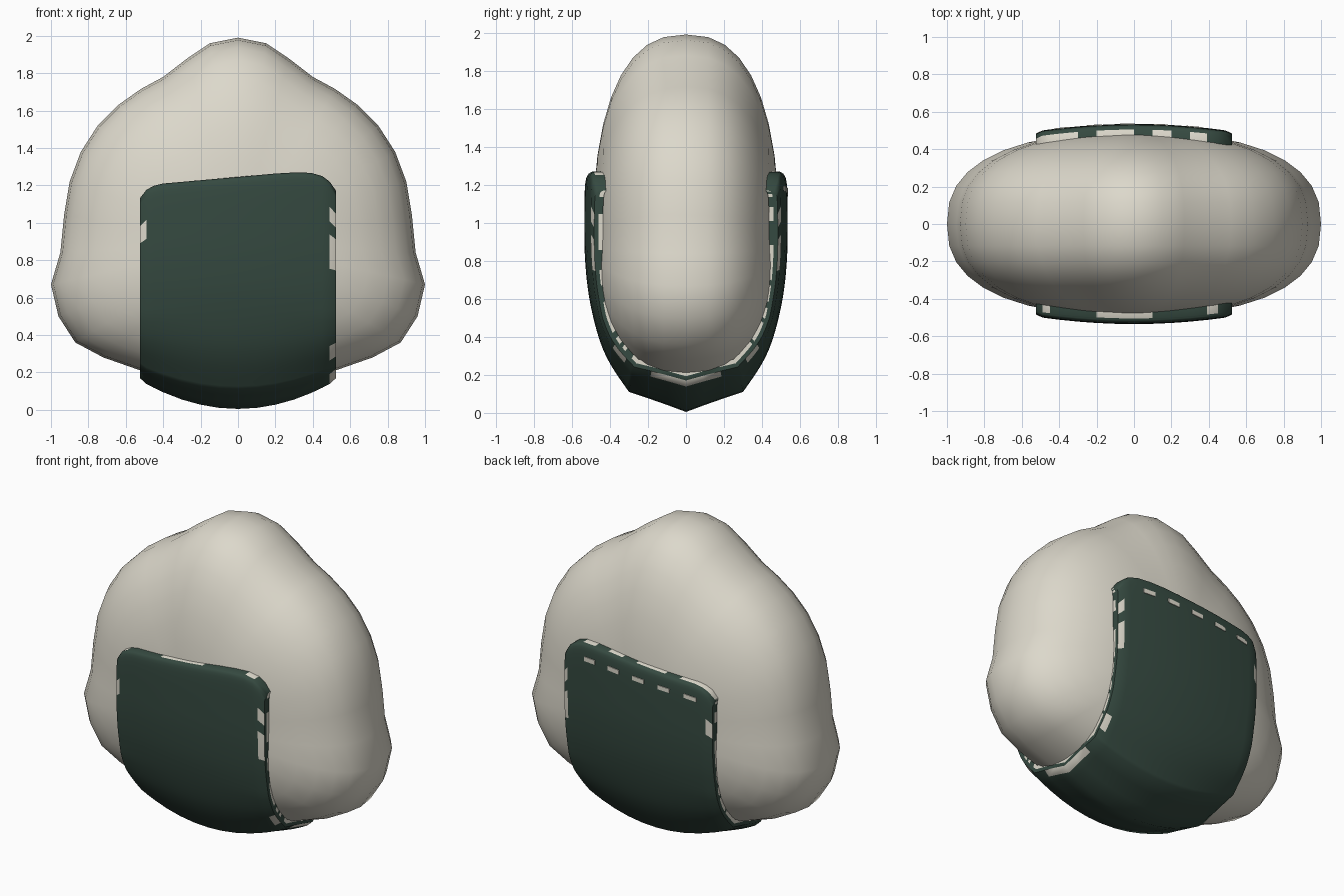
import bpy, bmesh, math, random

if "Cube" in bpy.data.objects:
    bpy.data.objects.remove(bpy.data.objects["Cube"])
random.seed(4)


def material(name, rgb):
    m = bpy.data.materials.new(name)
    m.diffuse_color = (*rgb, 1)
    m.use_nodes = True
    m.node_tree.nodes["Principled BSDF"].inputs["Base Color"].default_value = m.diffuse_color
    return m


RICE = material("rice_cream", (0.72, 0.69, 0.60))
SEAWEED = material("seaweed_green", (0.036, 0.068, 0.052))


def finish(bm, name, mats, angle):
    bmesh.ops.recalc_face_normals(bm, faces=bm.faces)
    me = bpy.data.meshes.new(name)
    bm.to_mesh(me)
    bm.free()
    ob = bpy.data.objects.new(name, me)
    bpy.context.collection.objects.link(ob)
    for m in mats:
        me.materials.append(m)
    bpy.ops.object.select_all(action='DESELECT')
    ob.select_set(True)
    bpy.context.view_layer.objects.active = ob
    bpy.ops.object.shade_smooth_by_angle(angle=math.radians(angle))
    return ob


def lerp_table(table, x):
    for (x0, v0), (x1, v1) in zip(table, table[1:]):
        if x <= x1:
            return v0 + (v1 - v0) * (x - x0) / (x1 - x0)
    return table[-1][1]


def curve(pts, n):
    """Smooth curve through the points, n steps per segment."""
    p = [pts[0]] + pts + [pts[-1]]
    out = []
    for a, b, c, d in zip(p, p[1:], p[2:], p[3:]):
        for k in range(n):
            t = k / n
            out.append(tuple(0.5 * (2 * b[i] + (c[i] - a[i]) * t
                       + (2 * a[i] - 5 * b[i] + 4 * c[i] - d[i]) * t * t
                       + (3 * b[i] - a[i] - 3 * c[i] + d[i]) * t ** 3) for i in (0, 1)))
    return out + [pts[-1]]


# Rice body: rounded triangular outline shrunk towards a domed front and back
half = [(0, 1.99), (.15, 1.96), (.27, 1.88), (.4, 1.78), (.52, 1.715), (.64, 1.63), (.75, 1.52),
        (.84, 1.38), (.9, 1.22), (.93, 1.04), (.95, .84), (1, .67), (.96, .5), (.87, .36),
        (.72, .28), (.52, .21), (.26, .12), (0, .08)]
outline = half + [(-x, z) for x, z in half[-2:0:-1]]
CZ, DEPTH, POWER, STEPS = 0.9, 0.49, 2.45, 9
bm = bmesh.new()
rings = []
for i in range(-STEPS + 1, STEPS):
    a = i / STEPS * math.pi / 2
    s = math.cos(a) ** (2 / POWER)
    y = math.copysign(DEPTH * abs(math.sin(a)) ** (2 / POWER), a)
    rings.append([bm.verts.new((x * s, y, CZ + (z - CZ) * s)) for x, z in outline])
N = len(outline)
for r0, r1 in zip(rings, rings[1:]):
    for k in range(N):
        bm.faces.new((r0[k], r0[(k + 1) % N], r1[(k + 1) % N], r1[k]))
for ring, y in ((rings[0], -DEPTH), (rings[-1], DEPTH)):
    tip = bm.verts.new((0, y, CZ))
    for k in range(N):
        bm.faces.new((ring[k], ring[(k + 1) % N], tip))
finish(bm, "rice_body", [RICE], 180)

# Seaweed wrap: thick U-shaped sheet with a slanted, round-cornered top edge
W = 0.525
top_edge = [(-W, 1.13), (-.5, 1.17), (-.46, 1.195), (-.4, 1.21), (0, 1.245), (.25, 1.268),
            (.38, 1.27), (.45, 1.25), (.49, 1.22), (W, 1.17)]
cols = [-W, -.49, -.45, -.4, -.3, -.2, -.1, 0, .1, .2, .3, .39, .45, .49, W]
side = [(.505, 1.27), (.53, 1.23), (.535, 1.0), (.53, .8), (.508, .6), (.46, .4), (.4, .26), (.3, .11)]
path = curve(side, 6) + [(.2, .077), (.1, .042)]
path = [(-y, z) for y, z in path] + [(0, .005)] + [(y, z) for y, z in reversed(path)]


def sheet_point(x, y, z, depth=0.0):
    t = min(1, (x / W) ** 2)
    if z > .6:
        z = .6 + (z - .6) * (lerp_table(top_edge, x) - .6) / .67
    y *= 1 - .075 * t
    z += .155 * t * max(0, 1 - z / .5)
    # move towards the core by the given depth
    dy, dz = -y, max(0, .9 - z) * .8
    length = math.hypot(dy, dz) or 1
    return (x, y + dy / length * depth, z + dz / length * depth)


bm = bmesh.new()
n = len(cols)
rows = []
for y, z in path:
    loop = [sheet_point(x, y, z, .012 if abs(x) == W else 0) for x in cols]
    loop.append(sheet_point(W, y, z, .034))
    loop += [sheet_point(x, y, z, .058) for x in reversed(cols)]
    loop.append(sheet_point(-W, y, z, .034))
    rows.append([bm.verts.new(p) for p in loop])
M = len(rows[0])
# bare patches along the left and right borders: (side, low, high)
patches = [(-1, .91, 1.0), (1, 1.0, 1.08), (1, .74, .92), (1, .28, .35), (1, .16, .2)]
for r0, r1 in zip(rows, rows[1:]):
    bare = random.random() < .7
    for k in range(M):
        f = bm.faces.new((r0[k], r0[(k + 1) % M], r1[(k + 1) % M], r1[k]))
        c = f.calc_center_median()
        if k in (n, 2 * n):                      # inner half of the side rims
            f.material_index = int(bare)
        elif k in (0, n - 2):                    # border strips
            f.material_index = int(any(c.x * s > 0 and lo < c.z < hi for s, lo, hi in patches))
for r in (rows[0], rows[-1]):
    bm.faces.new((r[n - 1], r[n], r[n + 1]))
    bm.faces.new((r[0], r[2 * n], r[2 * n + 1]))
    for k in range(n - 1):
        f = bm.faces.new((r[k], r[k + 1], r[2 * n - k - 1], r[2 * n - k]))
        f.material_index = int(random.random() < .25)
finish(bm, "seaweed_wrap", [SEAWEED, RICE], 50)

# Row of pale dashes under the back top edge
bm = bmesh.new()
for i in range(5):
    xc = .32 - i * .177
    vs = []
    for dx, dz in ((-.04, -.014), (.04, -.014), (.04, .014), (-.04, .014)):
        x, y, z = sheet_point(xc + dx, .5335, 1.18 + dz, -.004)
        vs.append(bm.verts.new((x, y, z)))
    bm.faces.new(vs)
res = bmesh.ops.extrude_face_region(bm, geom=bm.faces[:])
bmesh.ops.translate(bm, vec=(0, -.006, 0),
                    verts=[v for v in res["geom"] if isinstance(v, bmesh.types.BMVert)])
finish(bm, "back_dashes", [RICE], 30)
